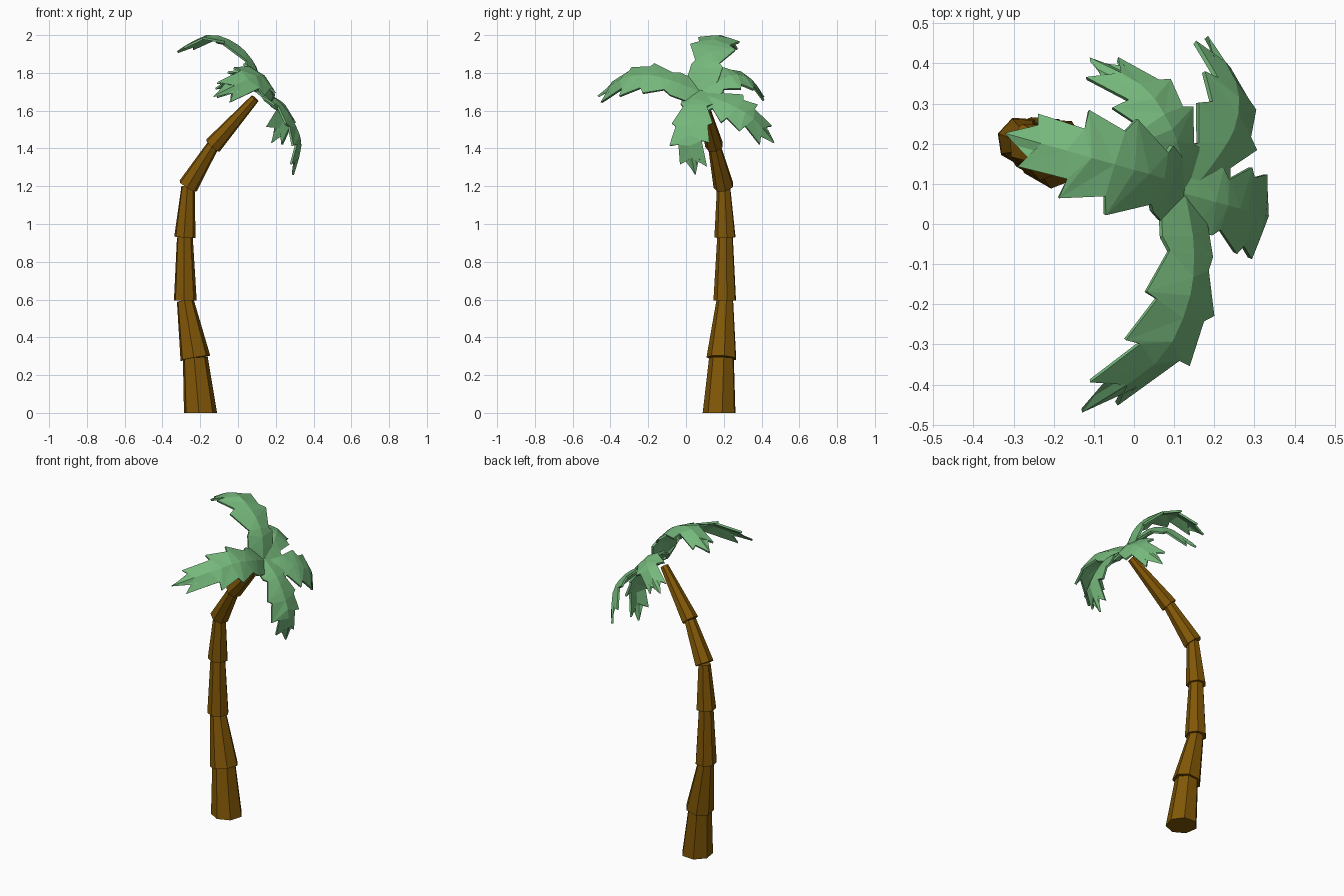
import bpy, bmesh, math, random
from mathutils import Vector

if "Cube" in bpy.data.objects:
    bpy.data.objects.remove(bpy.data.objects["Cube"])

random.seed(4)


def material(name, color):
    m = bpy.data.materials.new(name)
    m.diffuse_color = (*color, 1)
    m.use_nodes = True
    m.node_tree.nodes["Principled BSDF"].inputs["Base Color"].default_value = m.diffuse_color
    return m


BARK = material("bark", (0.22, 0.095, 0.002))
GREEN = material("leaf_green", (0.18, 0.48, 0.2))


def finish(name, bm, mat):
    bmesh.ops.recalc_face_normals(bm, faces=bm.faces)
    me = bpy.data.meshes.new(name)
    bm.to_mesh(me)
    bm.free()
    me.materials.append(mat)
    ob = bpy.data.objects.new(name, me)
    bpy.context.collection.objects.link(ob)
    return ob


# Trunk: tapered seven-sided segments, each flaring at its foot
def ring(bm, c, normal, r, turn):
    q = Vector((0, 0, 1)).rotation_difference(normal)
    return [bm.verts.new(c + q @ Vector((r * math.cos(a), r * math.sin(a), 0)))
            for a in (turn + math.tau * i / 7 for i in range(7))]


def trunk_segment(name, a, b, r0, r1, flat=False):
    bm = bmesh.new()
    a, b = Vector(a), Vector(b)
    d = (b - a).normalized()
    turn = 0.15
    lo = ring(bm, a, Vector((0, 0, 1)) if flat else d, r0, turn)
    hi = ring(bm, b, d, r1, turn)
    for i in range(7):
        j = (i + 1) % 7
        bm.faces.new((lo[i], lo[j], hi[j], hi[i]))
    bm.faces.new(lo[::-1])
    bm.faces.new(hi)
    finish(name, bm, BARK)


joints = [(-0.2, 0.178, 0), (-0.227, 0.19, 0.29), (-0.28, 0.207, 0.595),
          (-0.282, 0.208, 0.93), (-0.265, 0.2, 1.2), (-0.133, 0.15, 1.415),
          (0.09, 0.085, 1.665)]
foot = [0.09, 0.082, 0.062, 0.058, 0.055, 0.049]
head = [0.068, 0.046, 0.043, 0.036, 0.034, 0.024]
for i in range(6):
    trunk_segment(f"trunk_segment_{i + 1}", joints[i], joints[i + 1],
                  foot[i], head[i], flat=(i == 0))

# Leaves: serrated strips either side of a midrib that droops behind the crown
AXIS = Vector((0.66, -0.12, 0.74)).normalized()
# midrib position, edge position, edge half-width
EDGE = [(0.0, 0.0, 0.045), (0.10, 0.11, 0.085), (0.20, 0.24, 0.088),
        (0.28, 0.29, 0.068), (0.38, 0.50, 0.120), (0.46, 0.53, 0.085),
        (0.56, 0.74, 0.114), (0.66, 0.73, 0.068), (0.76, 0.93, 0.072),
        (0.86, 0.88, 0.040)]


def along(path, s):
    n = len(path) - 1
    i = min(int(s * n), n - 1)
    t = s * n - i
    p1, p2 = path[i], path[i + 1]
    p0 = path[i - 1] if i else p1 * 2 - p2
    p3 = path[i + 2] if i + 2 <= n else p2 * 2 - p1
    return 0.5 * (2 * p1 + (p2 - p0) * t + (2 * p0 - 5 * p1 + 4 * p2 - p3) * t ** 2
                  + (3 * p1 - p0 - 3 * p2 + p3) * t ** 3)


def leaf(name, pts, width=1.0):
    path = [Vector(p) for p in pts]
    side = AXIS.cross(path[-1] - path[0]).normalized()
    bm = bmesh.new()
    mid = [bm.verts.new(along(path, e[0])) for e in EDGE]
    tip = bm.verts.new(path[-1])
    for sgn in (-1, 1):
        edge = []
        for k, (_, s, w) in enumerate(EDGE):
            jag = random.uniform(-0.02, 0.02) if k > 2 else 0
            p = along(path, s + jag)
            t = (along(path, s + 0.02) - along(path, s - 0.02 if s > 0.02 else 0)).normalized()
            n = t.cross(side)
            n *= 1 if n.dot(AXIS) > 0 else -1
            w *= width * random.uniform(0.94, 1.06)
            edge.append(bm.verts.new(p + side * sgn * w - n * w * 0.2))
        for k in range(len(EDGE) - 1):
            a, b, c, d = mid[k], mid[k + 1], edge[k + 1], edge[k]
            for tri in ((a, b, d), (b, c, d)):
                bm.faces.new(tri if sgn > 0 else tri[::-1])
        last = (mid[-1], tip, edge[-1])
        bm.faces.new(last if sgn > 0 else last[::-1])
    ob = finish(name, bm, GREEN)
    mod = ob.modifiers.new("thickness", "SOLIDIFY")
    mod.thickness = 0.012
    mod.offset = 0


leaf("leaf_upper", [(0.12, 0.07, 1.70), (0.08, 0.11, 1.85), (-0.02, 0.14, 1.955),
                    (-0.16, 0.18, 1.995), (-0.32, 0.225, 1.91)])
leaf("leaf_front", [(0.12, 0.09, 1.69), (0.145, -0.06, 1.75), (0.13, -0.2, 1.785),
                    (0.055, -0.34, 1.765), (-0.13, -0.465, 1.675)])
leaf("leaf_lower", [(0.11, 0.08, 1.71), (0.22, 0.05, 1.64), (0.29, 0.03, 1.54),
                    (0.33, 0.02, 1.42), (0.29, 0.05, 1.26)], 0.95)
leaf("leaf_back_low", [(0.12, 0.06, 1.69), (0.2, 0.16, 1.66), (0.25, 0.25, 1.62),
                       (0.25, 0.35, 1.56), (0.18, 0.465, 1.43)], 0.95)
leaf("leaf_back_high", [(0.12, 0.06, 1.69), (0.115, 0.16, 1.745), (0.085, 0.25, 1.785),
                        (0.02, 0.34, 1.765), (-0.11, 0.41, 1.67)], 0.8)
